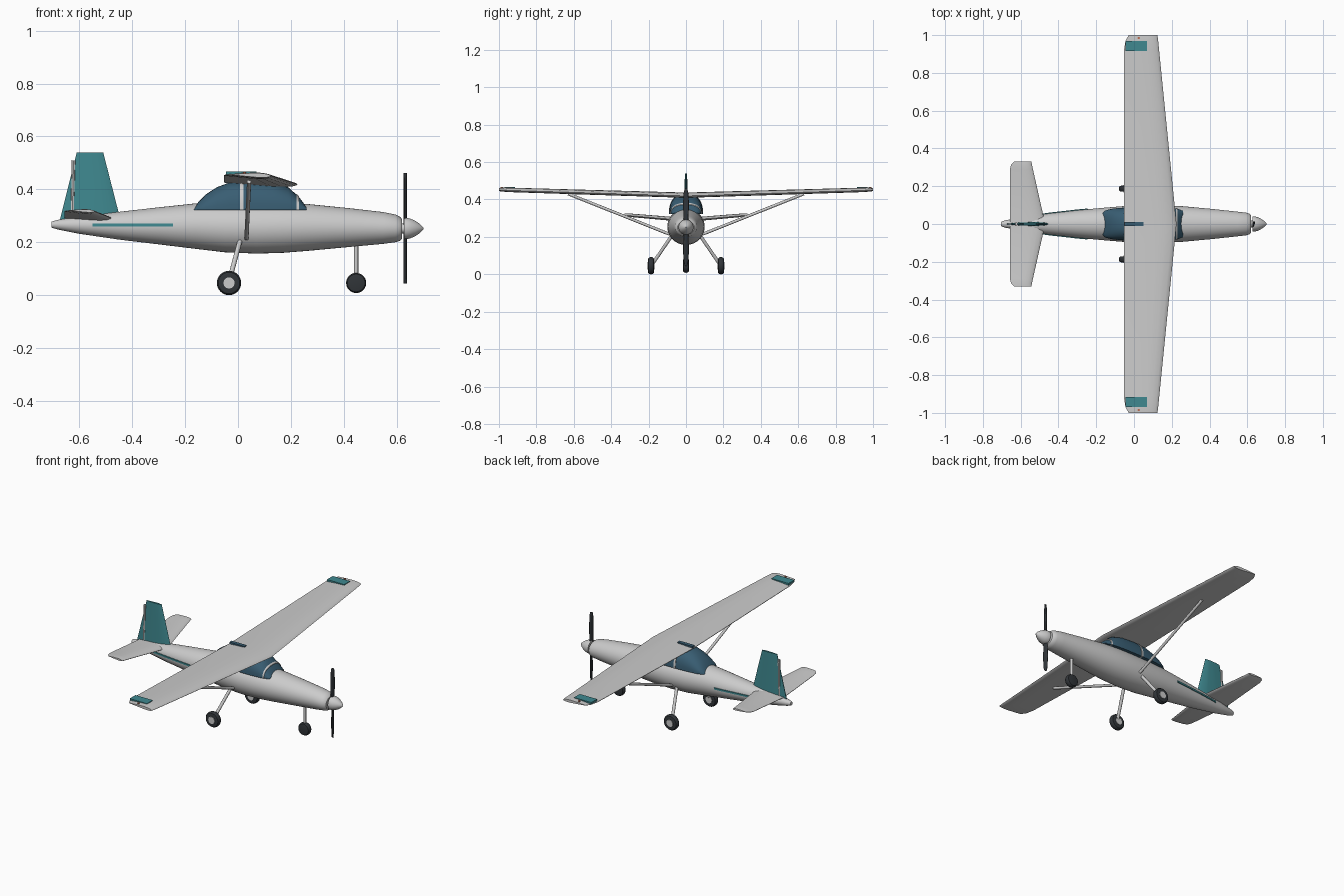
import bpy, bmesh
from math import pi, cos, sin, radians
from mathutils import Vector

if "Cube" in bpy.data.objects:
    bpy.data.objects.remove(bpy.data.objects["Cube"])


def material(name, rgb):
    m = bpy.data.materials.new(name)
    m.diffuse_color = (*rgb, 1)
    m.use_nodes = True
    m.node_tree.nodes["Principled BSDF"].inputs["Base Color"].default_value = m.diffuse_color
    return m


TEAL = material("teal", (0.05, 0.25, 0.28))
GLASS = material("window_blue", (0.04, 0.11, 0.17))
DARK = material("dark_rubber", (0.03, 0.035, 0.04))
RED = material("light_red", (0.5, 0.15, 0.08))


def finish(name, bm, mat=None, angle=35):
    bmesh.ops.recalc_face_normals(bm, faces=bm.faces)
    me = bpy.data.meshes.new(name)
    bm.to_mesh(me)
    bm.free()
    ob = bpy.data.objects.new(name, me)
    bpy.context.collection.objects.link(ob)
    if mat:
        me.materials.append(mat)
    bpy.ops.object.select_all(action='DESELECT')
    ob.select_set(True)
    bpy.context.view_layer.objects.active = ob
    bpy.ops.object.shade_smooth_by_angle(angle=radians(angle))
    return ob


def loft(name, rings, mat=None, angle=35):
    """Skin a list of closed rings and cap both ends."""
    bm = bmesh.new()
    vs = [[bm.verts.new(p) for p in r] for r in rings]
    n = len(vs[0])
    for a, b in zip(vs, vs[1:]):
        for i in range(n):
            j = (i + 1) % n
            bm.faces.new((a[i], a[j], b[j], b[i]))
    bm.faces.new(vs[0])
    bm.faces.new(vs[-1])
    return finish(name, bm, mat, angle)


def oval(x, z, ry, rz, n=40):
    return [(x, ry * cos(2 * pi * i / n), z + rz * sin(2 * pi * i / n)) for i in range(n)]


def rod(name, a, b, r, mat=None, n=16, r2=None):
    a, b = Vector(a), Vector(b)
    q = (b - a).to_track_quat('Z', 'Y')
    ring = lambda p, r: [p + q @ Vector((r * cos(2 * pi * i / n), r * sin(2 * pi * i / n), 0)) for i in range(n)]
    return loft(name, [ring(a, r), ring(b, r2 or r)], mat)


def box(name, lo, hi, mat=None):
    ring = lambda x: [(x, lo[1], lo[2]), (x, hi[1], lo[2]), (x, hi[1], hi[2]), (x, lo[1], hi[2])]
    return loft(name, [ring(lo[0]), ring(hi[0])], mat)


def lerp_table(t, x):
    for a, b in zip(t, t[1:]):
        if a[0] <= x <= b[0]:
            f = (x - a[0]) / (b[0] - a[0])
            return [p + f * (q - p) for p, q in zip(a, b)]


# Fuselage: x, bottom z, top z, half width
BODY = [(-0.705, 0.255, 0.278, 0.011), (-0.68, 0.248, 0.285, 0.02), (-0.6, 0.232, 0.298, 0.034),
        (-0.45, 0.21, 0.315, 0.056), (-0.3, 0.192, 0.332, 0.073), (-0.16, 0.175, 0.347, 0.086),
        (-0.05, 0.162, 0.35, 0.095), (0.07, 0.157, 0.351, 0.1), (0.17, 0.16, 0.35, 0.099),
        (0.26, 0.167, 0.345, 0.094), (0.42, 0.182, 0.329, 0.079), (0.55, 0.194, 0.314, 0.065),
        (0.595, 0.2, 0.305, 0.06), (0.612, 0.205, 0.297, 0.054), (0.62, 0.213, 0.288, 0.045)]
loft("fuselage", [oval(x, (b + t) / 2, w, (t - b) / 2) for x, b, t, w in BODY])

# Canopy: x, top z, half width
CABIN = [(-0.167, 0.328, 0.058), (-0.15, 0.352, 0.072), (-0.12, 0.382, 0.08), (-0.08, 0.408, 0.085),
         (-0.03, 0.427, 0.088), (0.05, 0.432, 0.09), (0.13, 0.427, 0.09), (0.19, 0.408, 0.087),
         (0.23, 0.372, 0.081), (0.26, 0.332, 0.07)]


def arch(x, grow=0.0, n=20):
    _, top, w = lerp_table(CABIN, x)
    pts = []
    for i in range(n + 1):
        c, s = cos(pi * i / n), sin(pi * i / n)
        y = (w + grow) * (abs(c) ** 0.85) * (1 if c > 0 else -1)
        pts.append((x, y, 0.322 + (top + grow - 0.322) * s ** 0.85))
    return pts


loft("canopy", [arch(s[0]) for s in CABIN], GLASS)
loft("canopy_centre_frame", [arch(0.008, 0.003), arch(0.02, 0.003)])
loft("canopy_front_frame", [arch(0.222, 0.003), arch(0.23, 0.003)])
box("roof_ridge", (-0.05, -0.011, 0.425), (0.05, 0.011, 0.441), GLASS)

# Airfoil: chord fraction from leading edge, share of thickness up / down
FOIL = [(0.02, 0.3, 0.3), (0.08, 0.65, 0.6), (0.2, 0.95, 0.8), (0.35, 1, 0.8), (0.6, 0.75, 0.55), (1, 0.1, 0.1)]


def foil(y, le, te, zl, zt, h):
    pt = lambda t, k: (le + (te - le) * t, y, zl + (zt - zl) * t + k * h)
    return [pt(0, 0)] + [pt(t, u) for t, u, _ in FOIL] + [pt(t, -d) for t, _, d in reversed(FOIL)]


def surface(name, half):
    """Mirror half-span sections (y, le, te, zl, zt, h) about y = 0."""
    full = [(-s[0], *s[1:]) for s in reversed(half[1:])] + half
    return loft(name, [foil(*s) for s in full])


surface("wing", [(0, 0.225, -0.053, 0.419, 0.428, 0.015), (0.92, 0.133, -0.053, 0.448, 0.453, 0.013),
                 (0.97, 0.128, -0.045, 0.45, 0.455, 0.012), (1.0, 0.124, -0.028, 0.451, 0.456, 0.009)])
surface("tailplane", [(0, -0.47, -0.657, 0.288, 0.292, 0.012), (0.29, -0.535, -0.657, 0.313, 0.317, 0.01),
                      (0.315, -0.54, -0.65, 0.315, 0.319, 0.009), (0.33, -0.543, -0.635, 0.317, 0.321, 0.006)])


# Fin and rudder
def fin_ring(z, te, le, w):
    c = le - te
    half = [(te, 0.2), (te + 0.35 * c, 0.8), (te + 0.7 * c, 1), (te + 0.93 * c, 0.6)]
    return ([(x, w * k, z) for x, k in half] + [(le, 0, z)] + [(x, -w * k, z) for x, k in reversed(half)])


loft("fin", [fin_ring(0.275, -0.676, -0.442, 0.011), fin_ring(0.54, -0.61, -0.51, 0.006)], TEAL)
rod("rudder_hinge", (-0.627, 0, 0.29), (-0.622, 0, 0.51), 0.0075, n=8)

# Propeller and spinner
NOSE_Z = 0.252
loft("spinner", [oval(x, NOSE_Z, r, r, 32) for x, r in
                 [(0.628, 0.04), (0.64, 0.04), (0.655, 0.036), (0.672, 0.028), (0.688, 0.017),
                  (0.697, 0.008), (0.702, 0.002)]])
rod("propeller_shaft", (0.61, 0, NOSE_Z), (0.635, 0, NOSE_Z), 0.018)
for s, tag in ((1, "upper"), (-1, "lower")):
    loft(tag + "_propeller_blade",
         [[(0.633 + 0.006 * cos(a) + 0.003 * s * sin(a), w * sin(a), NOSE_Z + s * d)
           for a in [2 * pi * i / 12 for i in range(12)]]
          for d, w in [(0.0, 0.01), (0.05, 0.013), (0.12, 0.016), (0.18, 0.013), (0.203, 0.008), (0.209, 0.003)]],
         DARK)


# Wheels
def wheel(name, x, y, r, w):
    prof = [(-w, 0.72), (-w * 0.9, 0.88), (-w * 0.5, 0.98), (0, 1), (w * 0.5, 0.98), (w * 0.9, 0.88), (w, 0.72)]
    loft(name + "_tyre", [[(x + r * k * cos(2 * pi * i / 32), y + d, 0.046 + r * k * sin(2 * pi * i / 32))
                           for i in range(32)] for d, k in prof], DARK)


wheel("nose", 0.447, 0, 0.038, 0.016)
rod("nose_leg", (0.447, 0, 0.2), (0.447, 0, 0.046), 0.008)

# Parts repeated on both sides
for s, tag in ((1, "left"), (-1, "right")):
    wheel(tag + "_main", -0.034, s * 0.187, 0.046, 0.016)
    rod(tag + "_hub", (-0.034, s * 0.168, 0.046), (-0.034, s * 0.206, 0.046), 0.021, n=24)
    rod(tag + "_main_leg", (0.01, s * 0.07, 0.215), (-0.034, s * 0.183, 0.05), 0.009)
    rod(tag + "_wing_strut", (0.032, s * 0.09, 0.215), (0.042, s * 0.63, 0.43), 0.008)
    y0, y1 = sorted((s * 0.915, s * 0.97))
    box(tag + "_tip_panel", (-0.045, y0, 0.455), (0.07, y1, 0.467), TEAL)
    rod(tag + "_tip_light", (0.025, s * 0.985, 0.455), (0.025, s * 0.985, 0.466), 0.006, RED, 12)
    # stripe hugging the rear fuselage side
    rings = []
    for x in (-0.55, -0.45, -0.3, -0.245):
        w = lerp_table(BODY, x)[3]
        rings.append([(x, s * (w + d), 0.265 + h)
                      for d, h in ((-0.01, -0.005), (0.004, -0.005), (0.004, 0.005), (-0.01, 0.005))])
    loft(tag + "_side_stripe", rings, TEAL)
